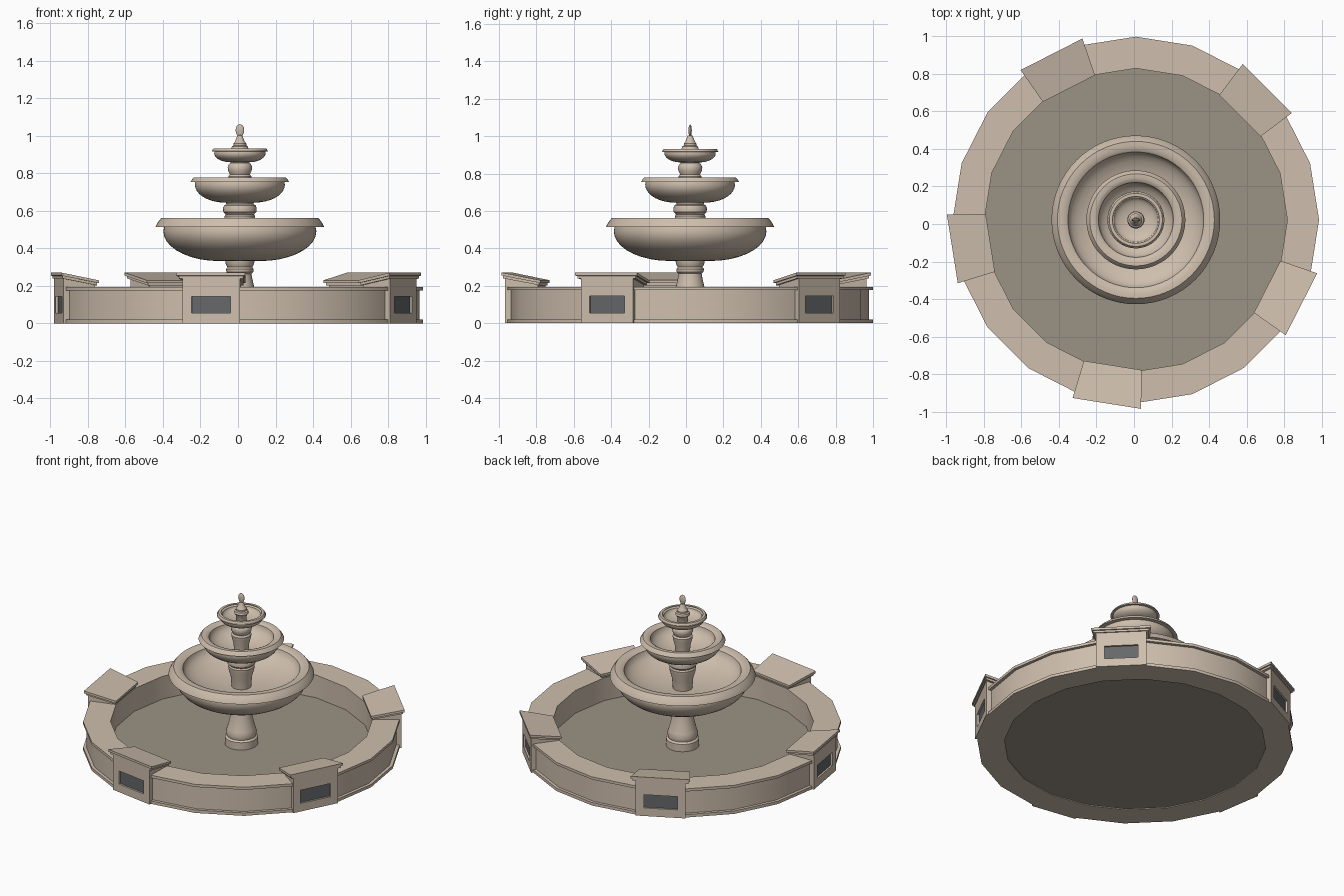
import bpy, bmesh, math
from mathutils import Matrix, Vector

if "Cube" in bpy.data.objects:
    bpy.data.objects.remove(bpy.data.objects["Cube"])

CX, CY = 0.01, 0.022


def material(name, rgb):
    m = bpy.data.materials.new(name)
    m.diffuse_color = (*rgb, 1)
    m.use_nodes = True
    m.node_tree.nodes["Principled BSDF"].inputs["Base Color"].default_value = m.diffuse_color
    return m


STONE = material("stone", (0.62, 0.52, 0.42))
FLOOR = material("pool_floor_stone", (0.33, 0.29, 0.235))
PANEL = material("dark_panel", (0.13, 0.135, 0.14))


def finish(name, bm, mats, angle=35):
    bmesh.ops.recalc_face_normals(bm, faces=bm.faces)
    me = bpy.data.meshes.new(name)
    bm.to_mesh(me)
    bm.free()
    ob = bpy.data.objects.new(name, me)
    bpy.context.collection.objects.link(ob)
    for m in mats:
        me.materials.append(m)
    bpy.ops.object.select_all(action='DESELECT')
    ob.select_set(True)
    bpy.context.view_layer.objects.active = ob
    bpy.ops.object.shade_smooth_by_angle(angle=math.radians(angle))
    return ob


def lathe(name, profile, sides=48, mat=STONE, closed=False, scale_y=1.0, angle=35):
    bm = bmesh.new()
    pts = profile + profile[:1] if closed else profile
    vs = [bm.verts.new((r, 0, z)) for r, z in pts]
    es = [bm.edges.new(p) for p in zip(vs, vs[1:])]
    bmesh.ops.spin(bm, geom=vs + es, cent=(0, 0, 0), axis=(0, 0, 1),
                   angle=math.tau, steps=sides)
    bmesh.ops.remove_doubles(bm, verts=bm.verts, dist=1e-4)
    ob = finish(name, bm, [mat], angle)
    ob.location = (CX, CY, 0)
    ob.scale.y = scale_y
    return ob


def wedge(bm, d0, d1, w0, w1, bottom, top):
    """Tapered block running outward along +x; bottom/top are (inner z, outer z)."""
    v = [bm.verts.new((d, s * w, z[i]))
         for z in (bottom, top)
         for i, d, w, s in ((0, d0, w0, -1), (1, d1, w1, -1), (1, d1, w1, 1), (0, d0, w0, 1))]
    for f in ((0, 1, 2, 3), (4, 5, 6, 7), (0, 1, 5, 4), (2, 3, 7, 6), (3, 0, 4, 7)):
        bm.faces.new([v[i] for i in f])
    return bm.faces.new([v[i] for i in (1, 2, 6, 5)])


# Twenty-sided pool wall with a lip at top and bottom
lathe("pool_wall", [(.808, 0), (.977, 0), (.977, .02), (.957, .02), (.957, .177),
                    (.977, .177), (.977, .195), (.808, .195)], 20, closed=True)
lathe("pool_floor", [(0, .005), (.82, .005), (.82, .04), (0, .04)], 20, FLOOR)

# Five piers with recessed dark panels and sloping caps
for k in range(5):
    place = Matrix.Translation((CX, CY, 0)) @ Matrix.Rotation(math.radians(45 + 72 * k), 4, 'Z')
    bm = bmesh.new()
    front = wedge(bm, .803, .978, .132, .156, (0, 0), (.205, .245))
    bmesh.ops.recalc_face_normals(bm, faces=bm.faces)
    bmesh.ops.inset_region(bm, faces=[front], thickness=.03)
    for v in front.verts:
        v.co.y = math.copysign(.105, v.co.y)
        v.co.z = .145 if v.co.z > .1 else .055
    back = bmesh.ops.extrude_face_region(bm, geom=[front])["geom"]
    bmesh.ops.delete(bm, geom=[front], context='FACES_ONLY')
    for g in back:
        if isinstance(g, bmesh.types.BMVert):
            g.co.x -= .012
        elif isinstance(g, bmesh.types.BMFace):
            g.material_index = 1
    finish(f"pier_{k + 1}", bm, [STONE, PANEL], 20).matrix_world = place

    bm = bmesh.new()
    wedge(bm, .794, .984, .146, .174, (.203, .240), (.217, .256))
    wedge(bm, .786, .991, .156, .185, (.215, .255), (.230, .271))
    finish(f"pier_cap_{k + 1}", bm, [STONE], 20).matrix_world = place

# Pedestal and the turned columns between bowls
lathe("pedestal", [(0, .03), (.102, .03), (.102, .09), (.09, .1), (.096, .125), (.088, .15),
                   (.077, .19), (.064, .25), (.062, .265), (.072, .275), (.074, .29),
                   (.066, .3), (.075, .315), (.078, .335), (0, .345)], 32)
lathe("middle_column", [(.06, .42), (.066, .5), (.08, .55), (.082, .572), (.076, .582),
                        (.088, .594), (.09, .615), (.084, .63), (.072, .636),
                        (.078, .652), (0, .655)], 32)
lathe("upper_column", [(.045, .66), (.048, .72), (.06, .765), (.062, .785), (.053, .795),
                       (.063, .815), (.065, .835), (.058, .85), (.05, .856), (.055, .868),
                       (0, .87)], 32)


# Three bowls, each with an undercut sloping rim
def bowl(name, body, lip, zb, zl, zt, foot, inner, zfloor):
    arc = [(foot + (body - foot) * math.sin(t), zb + (zl - .022 * body / .4 - zb) * (1 - math.cos(t)))
           for t in (math.radians(a) for a in range(0, 91, 10))]
    inside = [(inner * math.cos(t), zt - .012 - (zt - .012 - zfloor) * math.sin(t))
              for t in (math.radians(a) for a in range(0, 91, 10))]
    m = (lip + inner) / 2
    h = zt - zl
    rim = [(body * .99, zl), (lip, zl), (lip - .004, zl + .2 * h), (lip * .965, zl + .6 * h),
           (lip * .93, zt), (m - .01, zt), (inner + .01, zt - .005)]
    lathe(name, [(0, zb)] + arc + rim + inside, 64)


bowl("lower_bowl", .408, .45, .333, .514, .563, .11, .362, .43)
bowl("middle_bowl", .24, .264, .645, .754, .779, .08, .2, .67)
bowl("upper_bowl", .137, .152, .86, .916, .932, .05, .118, .878)

# Turned finial base with a flattened flame tip
lathe("finial_base", [(.03, .87), (.034, .915), (.046, .932), (.042, .945), (.034, .95),
                      (.034, .96), (.026, .97), (.018, .99), (.013, 1.003), (0, 1.005)], 24)
lathe("finial_tip", [(0, .99), (.012, .998), (.02, 1.015), (.023, 1.03), (.02, 1.048),
                     (.012, 1.058), (0, 1.063)], 24, scale_y=.4, angle=60)
